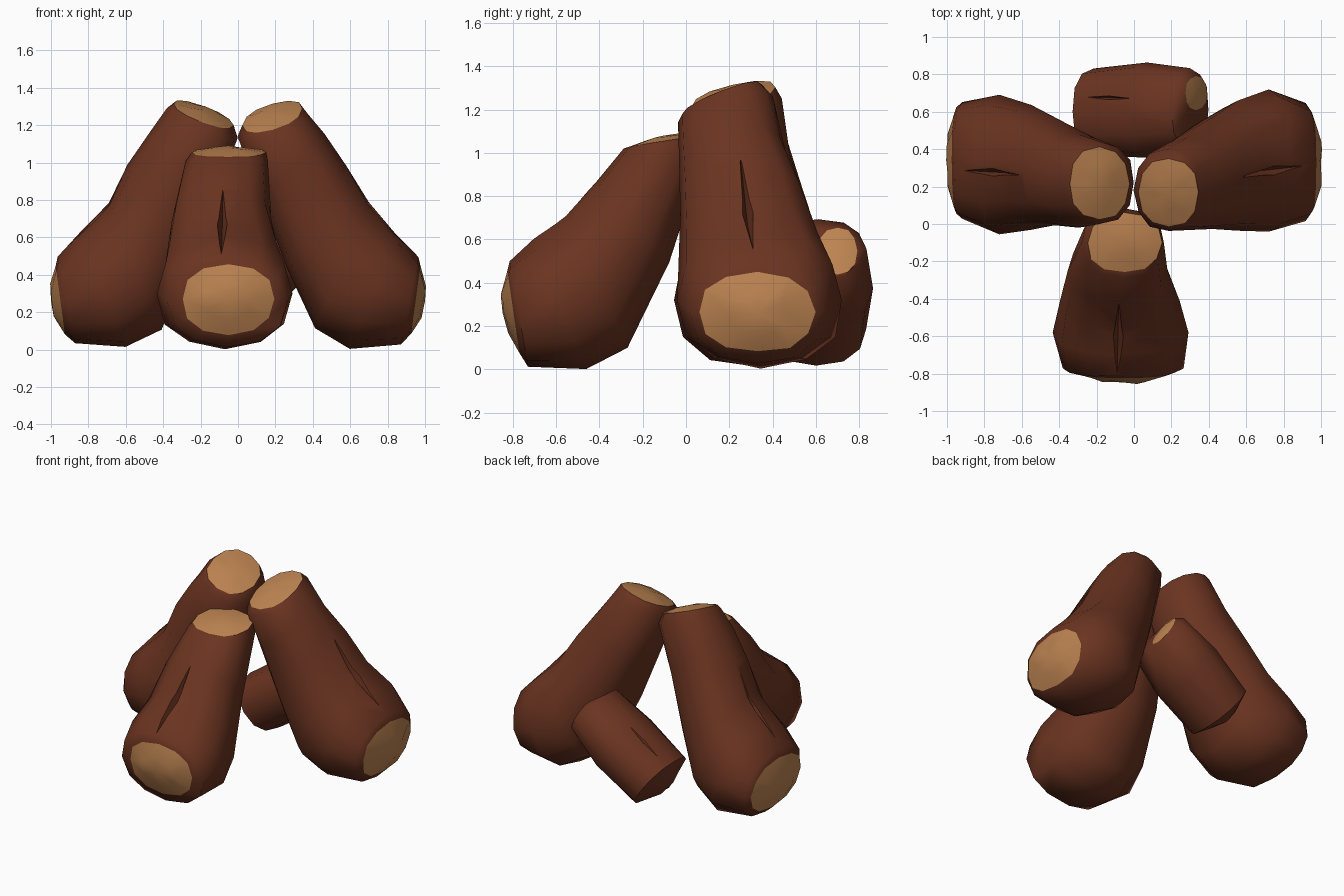
import bpy, bmesh, math, random
from mathutils import Vector

if "Cube" in bpy.data.objects:
    bpy.data.objects.remove(bpy.data.objects["Cube"])

random.seed(4)
SIDES = 12


def material(name, rgb):
    m = bpy.data.materials.new(name)
    m.diffuse_color = (*rgb, 1)
    m.use_nodes = True
    m.node_tree.nodes["Principled BSDF"].inputs["Base Color"].default_value = m.diffuse_color
    return m


BARK = material("bark brown", (0.145, 0.034, 0.015))
WOOD = material("cut wood tan", (0.51, 0.23, 0.083))


def new_object(name, bm):
    bmesh.ops.recalc_face_normals(bm, faces=bm.faces)
    me = bpy.data.meshes.new(name)
    bm.to_mesh(me)
    bm.free()
    me.materials.append(BARK)
    me.materials.append(WOOD)
    ob = bpy.data.objects.new(name, me)
    bpy.context.collection.objects.link(ob)
    return ob


def crack_cutter(a, b, inward, half_width, depth):
    # long thin octahedron lying in the bark surface
    a, b = Vector(a), Vector(b)
    inward = Vector(inward).normalized()
    side = (b - a).cross(inward).normalized()
    mid = (a + b) / 2
    bm = bmesh.new()
    pts = [a, b, mid + inward * depth, mid + side * half_width,
           mid - inward * 0.05, mid - side * half_width]
    v = [bm.verts.new(p) for p in pts]
    for i in range(4):
        p, q = v[2 + i], v[2 + (i + 1) % 4]
        bm.faces.new((v[0], p, q))
        bm.faces.new((v[1], q, p))
    ob = new_object("crack_cutter", bm)
    ob.hide_render = True
    return ob


def log(name, place, rings, crack, tan_ends, bulges):
    """rings: (upper u, upper z, lower u, lower z, side centre, half width, side tilt);
    place maps (u, side, z) to the world."""
    bm = bmesh.new()
    loops = []
    for uu, uz, lu, lz, c, hw, tilt in rings:
        loop = []
        for i in range(SIDES):
            t = 2 * math.pi * i / SIDES
            co, si = math.cos(t), math.sin(t)
            co = math.copysign(abs(co) ** 0.88, co)
            si = math.copysign(abs(si) ** 0.88, si)
            j = 1 + random.uniform(-0.03, 0.02)
            u = (uu + lu) / 2 + (uu - lu) / 2 * co * j
            z = (uz + lz) / 2 + (uz - lz) / 2 * co * j + tilt * si
            loop.append(bm.verts.new(place(u, c + hw * si * j, z)))
        loops.append(loop)
    for a, b in zip(loops, loops[1:]):
        for i in range(SIDES):
            n = (i + 1) % SIDES
            bm.faces.new((a[i], a[n], b[n], b[i]))
    # bulged end caps: one inner ring and a tip
    for loop, tan, bulge, flip in ((loops[0], tan_ends[0], bulges[0], 1),
                                   (loops[-1], tan_ends[1], bulges[1], -1)):
        mid = sum((v.co for v in loop), Vector()) / SIDES
        out = (loop[3].co - loop[9].co).cross(loop[0].co - loop[6].co).normalized()
        far = loops[len(loops) // 2][0].co + loops[len(loops) // 2][6].co
        if out.dot(mid - far / 2) < 0:
            out = -out
        inner = [bm.verts.new(mid.lerp(v.co, 0.5) + out * bulge * random.uniform(0.6, 0.95))
                 for v in loop]
        tip = bm.verts.new(mid + out * bulge)
        for i in range(SIDES):
            n = (i + 1) % SIDES
            for f in (bm.faces.new((loop[i], loop[n], inner[n], inner[i])),
                      bm.faces.new((inner[i], inner[n], tip))):
                f.material_index = 1 if tan else 0
    bmesh.ops.triangulate(bm, faces=bm.faces)
    ob = new_object(name, bm)

    # carve the crack
    cutter = crack_cutter(*crack)
    mod = ob.modifiers.new("crack", 'BOOLEAN')
    mod.operation = 'DIFFERENCE'
    mod.solver = 'EXACT'
    mod.object = cutter
    dg = bpy.context.evaluated_depsgraph_get()
    me = bpy.data.meshes.new_from_object(ob.evaluated_get(dg))
    ob.modifiers.clear()
    ob.data = me
    bpy.data.objects.remove(cutter)

    # smooth bark, crisp cut ends and crack edges
    bm = bmesh.new()
    bm.from_mesh(me)
    for f in bm.faces:
        f.smooth = True
    for e in bm.edges:
        if len(e.link_faces) == 2:
            f, g = e.link_faces
            e.smooth = (f.material_index == g.material_index
                        and e.calc_face_angle(0) < math.radians(58))
    bm.to_mesh(me)
    bm.free()
    return ob


# front log, leaning back
log("front_log", lambda u, s, z: Vector((s, -u, z)), [
    (0.825, 0.46, 0.77, 0.08, -0.05, 0.25, 0),
    (0.815, 0.505, 0.73, 0.015, -0.06, 0.32, 0),
    (0.70, 0.60, 0.46, 0.00, -0.07, 0.36, 0),
    (0.55, 0.71, 0.27, 0.10, -0.08, 0.32, 0),
    (0.42, 0.87, 0.08, 0.50, -0.09, 0.27, 0),
    (0.29, 1.02, -0.09, 1.00, -0.06, 0.22, 0),
    (0.26, 1.03, -0.06, 1.08, -0.05, 0.20, 0),
], ((-0.08, -0.41, 0.88), (-0.09, -0.83, 0.50), (0, 0.7, -0.7), 0.035, 0.12),
    (True, True), (0.05, 0.025))

# right log
log("right_log", lambda u, s, z: Vector((u, s, z)), [
    (0.975, 0.45, 0.925, 0.08, 0.33, 0.27, 0),
    (0.965, 0.50, 0.87, 0.03, 0.33, 0.32, 0),
    (0.84, 0.63, 0.60, 0.01, 0.345, 0.385, 0),
    (0.70, 0.79, 0.41, 0.11, 0.31, 0.345, 0),
    (0.58, 0.98, 0.26, 0.45, 0.265, 0.30, 0),
    (0.46, 1.15, 0.12, 0.82, 0.215, 0.255, 0),
    (0.37, 1.26, 0.0, 1.14, 0.18, 0.22, 0.06),
    (0.345, 1.29, 0.025, 1.20, 0.17, 0.185, 0.07),
], ((0.57, 0.25, 0.98), (0.99, 0.32, 0.51), (-0.75, 0, -0.65), 0.035, 0.13),
    (True, True), (0.05, 0.025))

# left log
log("left_log", lambda u, s, z: Vector((-u, s, z)), [
    (0.975, 0.45, 0.925, 0.08, 0.34, 0.28, 0),
    (0.965, 0.50, 0.87, 0.03, 0.34, 0.31, 0),
    (0.84, 0.63, 0.60, 0.01, 0.315, 0.37, 0),
    (0.69, 0.78, 0.41, 0.11, 0.305, 0.34, 0),
    (0.59, 0.99, 0.26, 0.45, 0.275, 0.29, 0),
    (0.47, 1.16, 0.12, 0.82, 0.235, 0.25, 0),
    (0.38, 1.29, 0.0, 1.13, 0.22, 0.22, 0.04),
    (0.345, 1.315, 0.025, 1.20, 0.215, 0.195, 0.045),
], ((-0.60, 0.26, 0.97), (-0.99, 0.29, 0.51), (0.75, 0, -0.65), 0.035, 0.13),
    (True, True), (0.05, 0.025))

# small back log, lying slanted against the others
log("back_log", lambda u, s, z: Vector((u, s, z)), [
    (-0.31, 0.25, -0.19, 0.07, 0.61, 0.13, 0),
    (-0.33, 0.35, -0.10, 0.02, 0.60, 0.23, 0),
    (-0.04, 0.55, 0.18, 0.20, 0.61, 0.255, 0),
    (0.20, 0.695, 0.40, 0.42, 0.61, 0.22, 0),
    (0.275, 0.655, 0.39, 0.44, 0.70, 0.09, 0),
], ((-0.32, 0.68, 0.37), (0.02, 0.67, 0.60), (0.55, 0, -0.83), 0.015, 0.07),
    (False, True), (0.03, 0.015))
